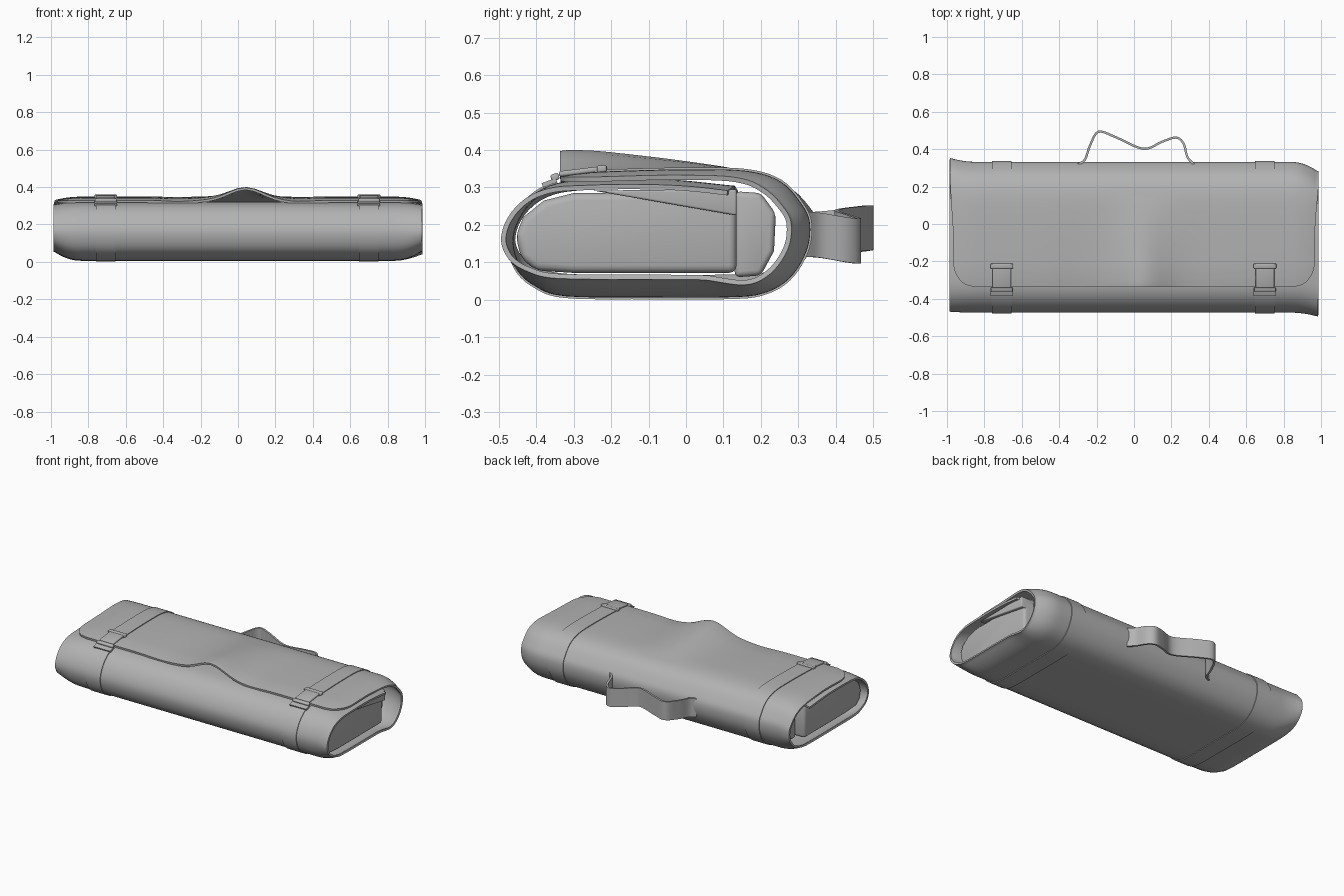
import bpy, bmesh, math
from mathutils import Vector

if "Cube" in bpy.data.objects:
    bpy.data.objects.remove(bpy.data.objects["Cube"])

leather = bpy.data.materials.new("grey leather")
leather.diffuse_color = (0.45, 0.45, 0.45, 1)
leather.use_nodes = True
leather.node_tree.nodes["Principled BSDF"].inputs["Base Color"].default_value = leather.diffuse_color


def finish(name, bm, thick=0, bevel=0, angle=40):
    """Turn a bmesh into a shaded object, with thickness or bevels applied."""
    bmesh.ops.recalc_face_normals(bm, faces=bm.faces)
    me = bpy.data.meshes.new(name)
    bm.to_mesh(me)
    bm.free()
    ob = bpy.data.objects.new(name, me)
    bpy.context.collection.objects.link(ob)
    me.materials.append(leather)
    bpy.ops.object.select_all(action='DESELECT')
    ob.select_set(True)
    bpy.context.view_layer.objects.active = ob
    if thick:
        m = ob.modifiers.new("thick", 'SOLIDIFY')
        m.thickness, m.offset = thick, 0
        bpy.ops.object.modifier_apply(modifier="thick")
    if bevel:
        m = ob.modifiers.new("bevel", 'BEVEL')
        m.width, m.segments = bevel, 3
        bpy.ops.object.modifier_apply(modifier="bevel")
    bpy.ops.object.shade_smooth_by_angle(angle=math.radians(angle))
    return ob


def spline(pts, sub):
    """Catmull-Rom samples through the points."""
    p = [Vector(q) for q in pts]
    p = [2 * p[0] - p[1]] + p + [2 * p[-1] - p[-2]]
    out = []
    for i in range(1, len(p) - 2):
        a, b, c, d = p[i - 1:i + 3]
        for k in range(sub):
            t = k / sub
            out.append(0.5 * (2 * b + (c - a) * t + (2 * a - 5 * b + 4 * c - d) * t * t
                              + (3 * b - a - 3 * c + d) * t ** 3))
    return out + [p[-2]]


def sheet(name, rows, thick, angle=40):
    bm = bmesh.new()
    vs = [[bm.verts.new(p) for p in r] for r in rows]
    for r, s in zip(vs, vs[1:]):
        for j in range(len(r) - 1):
            bm.faces.new((r[j], r[j + 1], s[j + 1], s[j]))
    return finish(name, bm, thick, angle=angle)


def prism(name, pts, x0, x1, bevel):
    bm = bmesh.new()
    a = [bm.verts.new((x0, y, z)) for y, z in pts]
    b = [bm.verts.new((x1, y, z)) for y, z in pts]
    n = len(pts)
    bm.faces.new(a)
    bm.faces.new(b)
    for i in range(n):
        bm.faces.new((a[i], a[(i + 1) % n], b[(i + 1) % n], b[i]))
    return finish(name, bm, bevel=bevel)


# Rolled section (y, z): inner edge, front, bottom, back, flap over the top
SUB = 5
PROFILE = [(0.13, 0.298), (-0.05, 0.315), (-0.25, 0.315), (-0.36, 0.30), (-0.43, 0.25),
           (-0.467, 0.17), (-0.45, 0.09), (-0.40, 0.042), (-0.32, 0.016), (-0.1, 0.013),
           (0.1, 0.013), (0.2, 0.022), (0.27, 0.06), (0.315, 0.13), (0.325, 0.2),
           (0.305, 0.25), (0.25, 0.31), (0.16, 0.338), (0, 0.342), (-0.2, 0.337),
           (-0.28, 0.331), (-0.335, 0.323)]
section = spline(PROFILE, SUB)
FLAP = 16 * SUB


def deform(x, y, z, flap):
    """Curl the ends in and lift the middle of the flap edge."""
    t = min(1, max(0, (abs(x) - 0.84) / 0.14)) ** 2
    low = max(0, 1 - z / 0.17)
    high = max(0, (z - 0.2) / 0.14)
    rear = min(1, max(0, (y - 0.05) / 0.2))
    lift = 0.052 * (1 - 0.6 * rear if x > 0 else 1)
    z += t * (lift * low - 0.018 * high)
    y += t * rear * (-0.05 if x > 0 else 0.02)
    if y < -0.3 and not flap:
        y -= t * (0.02 if x > 0 else -0.005)
    if flap:
        back = min(1, max(0, (0.15 - y) / 0.47))
        z += 0.068 * back * math.exp(-((x - 0.04) / 0.13) ** 2)
        z -= 0.006 * back * math.exp(-((abs(x) - 0.32) / 0.1) ** 2)
    return Vector((x, y, z))


# Outer wrap with flap, flap corners rounded
cols = [math.sin(math.radians(a) * 0.9) / math.sin(math.radians(81)) for a in range(-90, 91, 3)]
rows = []
for i, (y, z) in enumerate(section):
    hw = 0.985
    if i >= FLAP:
        hw = 0.985 - 0.02 * min(1, max(0, (0.25 - y) / 0.3))
        if y < -0.2:
            u = min(1, (-0.2 - y) / 0.135)
            hw = 0.855 + 0.11 * math.sqrt(max(0, 1 - u * u))
    rows.append([deform(c * hw, y, z, i >= FLAP) for c in cols])
sheet("rolled_cover", rows, 0.013)

# Packed contents seen in the open ends
prism("rolled_contents", [(-0.455, 0.17), (-0.44, 0.11), (-0.40, 0.078), (-0.3, 0.072), (0.135, 0.072),
                          (0.135, 0.285), (-0.3, 0.285), (-0.38, 0.265), (-0.435, 0.22)], -0.945, 0.945, 0.02)
prism("rear_contents", [(0.13, 0.06), (0.2, 0.065), (0.235, 0.13), (0.24, 0.23), (0.2, 0.285),
                        (0.13, 0.29)], -0.88, 0.88, 0.015)
prism("inner_fold", [(-0.25, 0.292), (0.135, 0.225), (0.135, 0.295)], 0.8, 0.965, 0.006)


# Straps wrapped round the roll, with buckles
def strap(name, cx, lo, hi, half, off, thick):
    rows = []
    for i in range(lo, hi):
        t = (section[i + 1] - section[i - 1]).normalized()
        y, z = section[i] + off * Vector((t.y, -t.x))
        rows.append([Vector((cx + s * half, y, z)) for s in (-1, -0.5, 0, 0.5, 1)])
    sheet(name, rows, thick)


def plate(name, cx, y, z, w, d, h, tilt):
    bm = bmesh.new()
    bmesh.ops.create_cube(bm, size=1)
    bmesh.ops.scale(bm, vec=(w, d, h), verts=bm.verts)
    ob = finish(name, bm, bevel=0.005)
    ob.location = (cx, y, z)
    ob.rotation_euler.x = tilt


for side, cx in (("left", -0.707), ("right", 0.7)):
    strap(side + "_strap", cx, 3 * SUB - 1, 19 * SUB + 3, 0.052, 0.008, 0.007)
    strap(side + "_strap_keeper", cx, 3 * SUB - 1, 3 * SUB + 2, 0.06, 0.014, 0.012)
    plate(side + "_buckle_plate", cx, -0.275, 0.344, 0.1, 0.13, 0.014, 0.12)
    plate(side + "_buckle_top_bar", cx, -0.225, 0.35, 0.122, 0.026, 0.018, 0.08)
    plate(side + "_buckle_bottom_bar", cx, -0.35, 0.328, 0.116, 0.022, 0.018, 0.35)

# Wavy carrying handle on the back: x, y, centre height
path = spline([(-0.30, 0.318, 0.175), (-0.262, 0.345, 0.175), (-0.235, 0.42, 0.182), (-0.19, 0.493, 0.192),
               (-0.1, 0.465, 0.19), (0.05, 0.402, 0.18), (0.15, 0.44, 0.165), (0.225, 0.462, 0.157),
               (0.265, 0.43, 0.16), (0.285, 0.36, 0.172), (0.32, 0.318, 0.175)], 5)
sheet("carry_handle", [[p + Vector((0, 0, s * 0.06)) for s in (-1, 0, 1)] for p in path], 0.012)
